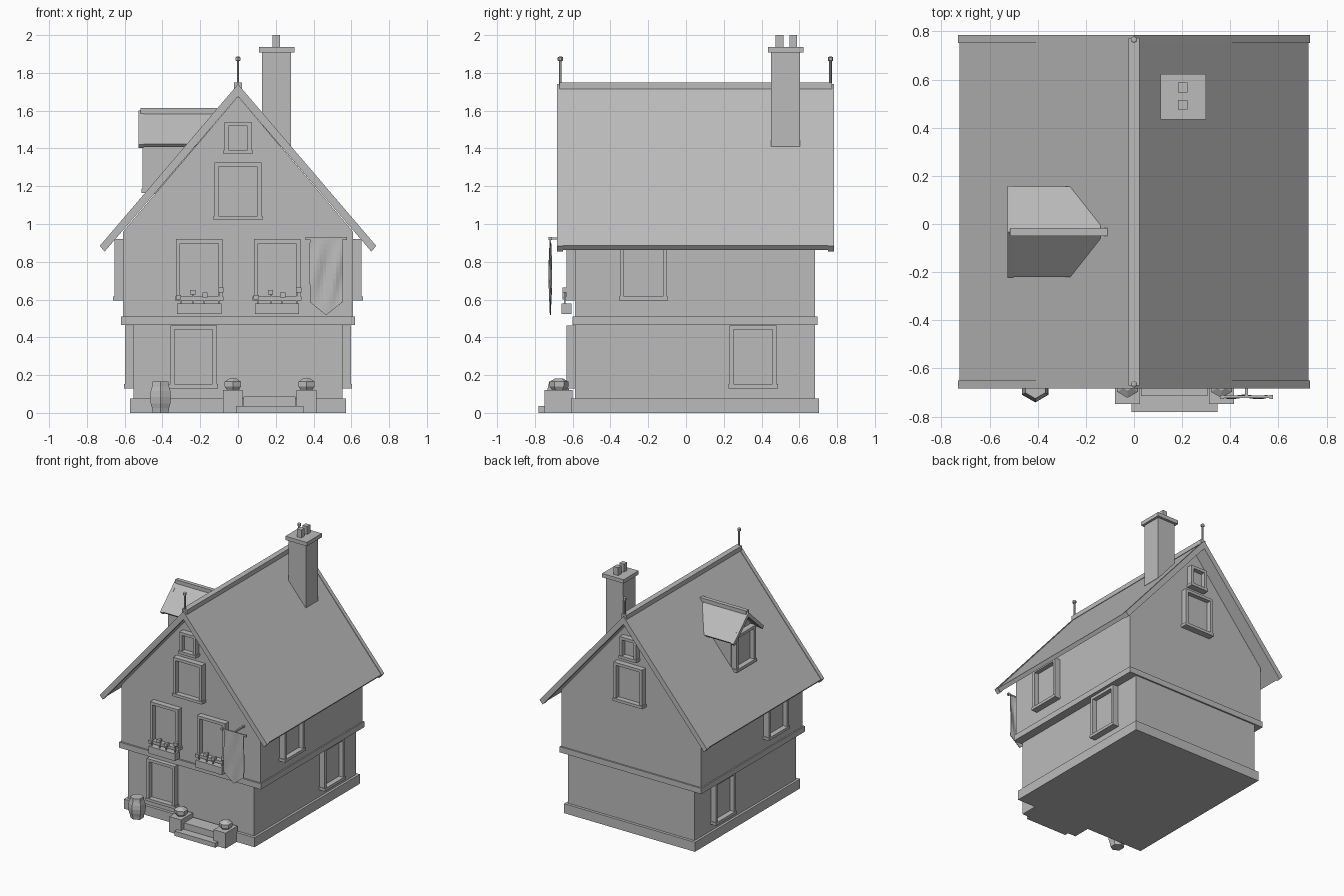
import bpy, bmesh
from math import sin, pi, radians
from mathutils import Matrix, Vector

cube = bpy.data.objects.get("Cube")
if cube:
    bpy.data.objects.remove(cube)

stone = bpy.data.materials.new("plain grey")
stone.use_nodes = True
GREY = (0.5, 0.5, 0.5, 1)
stone.diffuse_color = GREY
stone.node_tree.nodes["Principled BSDF"].inputs["Base Color"].default_value = GREY


def finish(name, bm, matrix=None):
    bmesh.ops.recalc_face_normals(bm, faces=bm.faces)
    mesh = bpy.data.meshes.new(name)
    bm.to_mesh(mesh)
    bm.free()
    mesh.materials.append(stone)
    obj = bpy.data.objects.new(name, mesh)
    bpy.context.collection.objects.link(obj)
    if matrix:
        obj.matrix_world = matrix
    return obj


def add_box(bm, x, y, z):
    """Box from (min, max) pairs."""
    size = [b - a for a, b in (x, y, z)]
    mid = [(a + b) / 2 for a, b in (x, y, z)]
    bmesh.ops.create_cube(bm, size=1, matrix=Matrix.Translation(mid) @ Matrix.Diagonal((*size, 1)))


def box(name, x, y, z):
    bm = bmesh.new()
    add_box(bm, x, y, z)
    return finish(name, bm)


def prism(name, profile, start, end, axis="Y"):
    """Extrude an (across, z) profile along an axis."""
    bm = bmesh.new()
    place = (lambda p, t: (p[0], t, p[1])) if axis == "Y" else (lambda p, t: (t, p[0], p[1]))
    face = bm.faces.new([bm.verts.new(place(p, start)) for p in profile])
    out = bmesh.ops.extrude_face_region(bm, geom=[face])
    shift = Vector((0, end - start, 0)) if axis == "Y" else Vector((end - start, 0, 0))
    bmesh.ops.translate(bm, vec=shift, verts=[v for v in out["geom"] if isinstance(v, bmesh.types.BMVert)])
    return finish(name, bm)


def turned(name, profile, x, y, sides=6):
    """Low-poly turned shape from (radius, z) rings, with a point toward the front."""
    bm = bmesh.new()
    rings = [[bm.verts.new(Matrix.Rotation(2 * pi * i / sides, 3, "Z") @ Vector((0, -r, z)))
              for i in range(sides)] for r, z in profile]
    for low, high in zip(rings, rings[1:]):
        for i in range(sides):
            j = (i + 1) % sides
            bm.faces.new((low[i], low[j], high[j], high[i]))
    bm.faces.new(rings[0])
    bm.faces.new(rings[-1])
    return finish(name, bm, Matrix.Translation((x, y, 0)))


def window(name, x, y, turn, w, z0, z1, bar=0.022, depth=0.045, sill=0.006):
    """Raised frame with a recessed pane; turn is the angle from facing the front."""
    bm = bmesh.new()
    h = w / 2
    for s in (-1, 1):
        add_box(bm, sorted((s * h, s * (h - bar))), (-depth, 0.01), (z0 + bar, z1 - bar))
    add_box(bm, (-h, h), (-depth, 0.01), (z1 - bar, z1))
    add_box(bm, (-h - sill, h + sill), (-depth - sill, 0.01), (z0, z0 + bar))
    add_box(bm, (-h + bar, h - bar), (-0.01, 0.01), (z0 + bar, z1 - bar))
    return finish(name, bm, Matrix.Translation((x, y, 0)) @ Matrix.Rotation(radians(turn), 4, "Z"))


FRONT, BACK = -0.587, 0.683

# Walls
box("foundation", (-0.572, 0.572), (-0.61, 0.705), (0, 0.075))
box("ground_floor", (-0.553, 0.553), (FRONT, BACK), (0.075, 0.47))
box("floor_band", (-0.62, 0.62), (-0.6, 0.695), (0.465, 0.51))
prism("upper_floor", [(-0.61, 0.51), (0.61, 0.51), (0.61, 0.958), (0, 1.675), (-0.61, 0.958)], FRONT, BACK)

# Main roof
for side, s in (("left", 1), ("right", -1)):
    slab = [(0, 1.683), (0.705, 0.862), (0.725, 0.885), (0, 1.735)]
    board = [(0, 1.676), (0.706, 0.854), (0.732, 0.884), (0, 1.74)]
    prism(f"roof_{side}", [(s * x, z) for x, z in slab], -0.655, 0.755)
    for end, y in (("front", -0.683), ("back", 0.752)):
        prism(f"{end}_barge_board_{side}", [(s * x, z) for x, z in board], y, y + 0.032)
box("roof_ridge", (-0.022, 0.022), (-0.67, 0.772), (1.715, 1.75))
for end, y in (("front", -0.665), ("back", 0.765)):
    turned(f"{end}_finial", [(0.007, 1.72), (0.007, 1.862), (0.014, 1.865), (0.014, 1.882), (0.007, 1.886)], 0, y)

# Chimney
box("chimney", (0.128, 0.28), (0.45, 0.603), (1.41, 1.91))
box("chimney_cap", (0.11, 0.298), (0.435, 0.623), (1.908, 1.938))
for i, y in enumerate((0.475, 0.547)):
    box(f"chimney_pot_{i + 1}", (0.182, 0.222), (y, y + 0.04), (1.93, 2.0))

# Dormer
DY = -0.033
prism("dormer_walls", [(DY - 0.125, 1.16), (DY + 0.125, 1.16), (DY + 0.125, 1.455), (DY, 1.57),
                       (DY - 0.125, 1.455)], -0.46, -0.2, "X")
for side, s in (("back", 1), ("front", -1)):
    slab = [(0, 1.568), (0.172, 1.408), (0.188, 1.424), (0, 1.598)]
    board = [(0, 1.562), (0.174, 1.402), (0.191, 1.42), (0, 1.6)]
    prism(f"dormer_roof_{side}", [(DY + s * y, z) for y, z in slab], -0.505, -0.14, "X")
    prism(f"dormer_barge_board_{side}", [(DY + s * y, z) for y, z in board], -0.526, -0.5, "X")
box("dormer_ridge", (-0.515, -0.11), (DY - 0.016, DY + 0.016), (1.583, 1.613))
window("dormer_window", -0.46, DY, -90, 0.24, 1.165, 1.45)

# Door and windows
window("front_door", -0.235, FRONT, 0, 0.246, 0.13, 0.463)
for end, y, turn in (("front", FRONT, 0), ("back", BACK, 180)):
    window(f"{end}_attic_window", 0, y, turn, 0.25, 1.02, 1.325)
    window(f"{end}_gable_window", 0, y, turn, 0.142, 1.37, 1.54)
for side, s in (("left", 1), ("right", -1)):
    window(f"{side}_lower_window", s * 0.553, 0.355, s * 90, 0.25, 0.13, 0.463)
    window(f"{side}_upper_window", s * 0.61, -0.225, s * 90, 0.25, 0.595, 0.92)

# Front upper windows with flower boxes
for side, x in (("right", -0.205), ("left", 0.207)):
    window(f"front_{side}_window", x, FRONT, 0, 0.246, 0.595, 0.92)
    box(f"{side}_flower_box", (x - 0.117, x + 0.117), (-0.66, -0.605), (0.523, 0.58))
    bm = bmesh.new()
    for i, dx in enumerate((-0.11, -0.035, 0.03, 0.115)):
        top = 0.6 + 0.02 * (i % 2) + 0.006 * i
        add_box(bm, (x + dx * 0.9 - 0.004, x + dx * 0.9 + 0.004), (-0.645, -0.637), (0.575, top))
        add_box(bm, (x + dx - 0.014, x + dx + 0.014), (-0.655, -0.628), (top, top + 0.025))
    finish(f"{side}_flowers", bm)

# Hanging banner
bm = bmesh.new()
COLS, ROWS = 10, 14
grid = []
for r in range(ROWS + 1):
    v = r / ROWS
    row = []
    for c in range(COLS + 1):
        u = c / COLS * 2 - 1
        drop = v * (0.335 + 0.07 * (1 - abs(u)))
        wave = 0.007 * sin(pi * v) * sin(5 * u + 4 * v)
        row.append(bm.verts.new((0.467 + 0.087 * u, -0.718 + wave, 0.922 - drop)))
    grid.append(row)
for a, b in zip(grid, grid[1:]):
    for c in range(COLS):
        bm.faces.new((a[c], a[c + 1], b[c + 1], b[c]))
banner = finish("banner", bm)
solid = banner.modifiers.new("thickness", "SOLIDIFY")
solid.thickness = 0.006
solid.offset = 0
box("banner_pole", (0.365, 0.57), (-0.723, -0.713), (0.917, 0.928))
for side, x in (("right", 0.365), ("left", 0.57)):
    box(f"banner_pole_knob_{side}", (x - 0.008, x + 0.008), (-0.727, -0.71), (0.914, 0.931))
box("banner_bracket", (0.461, 0.473), (-0.718, -0.58), (0.917, 0.928))

# Steps with planters
box("lower_step", (-0.01, 0.347), (-0.78, -0.6), (0, 0.037))
box("upper_step", (0.03, 0.305), (-0.715, -0.6), (0.03, 0.088))
for side, x in (("right", -0.027), ("left", 0.363)):
    box(f"step_post_{side}", (x - 0.052, x + 0.052), (-0.748, -0.6), (0, 0.122))
    turned(f"planter_{side}", [(0.035, 0.12), (0.05, 0.14), (0.05, 0.165), (0.02, 0.183)], x, -0.672)

# Barrel
turned("barrel", [(0.048, 0), (0.052, 0.025), (0.06, 0.05), (0.064, 0.083), (0.06, 0.115),
                  (0.052, 0.14), (0.048, 0.165)], -0.41, -0.677)
